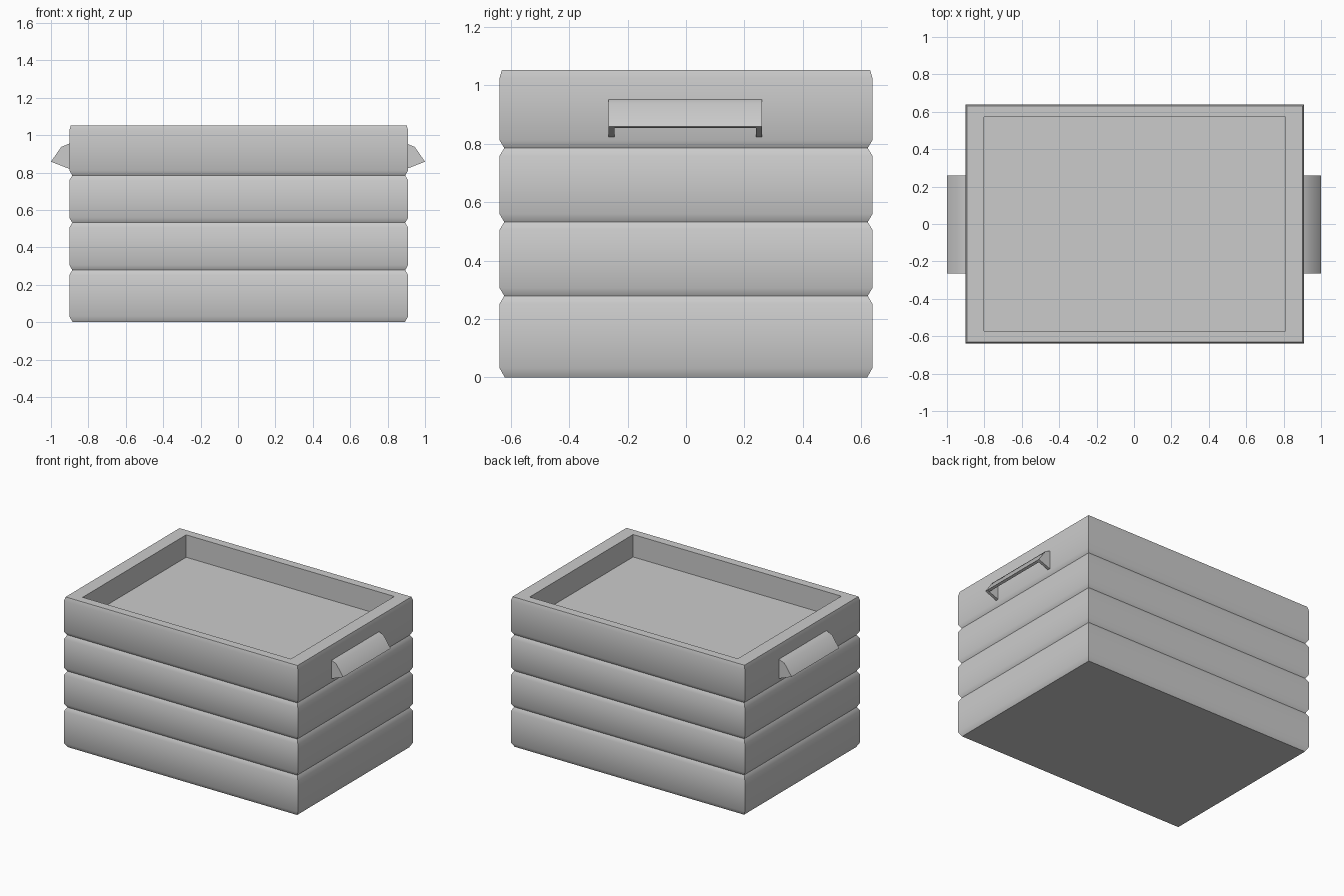
import bpy, bmesh, math

if "Cube" in bpy.data.objects:
    bpy.data.objects.remove(bpy.data.objects["Cube"])


def finish(name, bm, angle):
    bmesh.ops.recalc_face_normals(bm, faces=bm.faces)
    mesh = bpy.data.meshes.new(name)
    bm.to_mesh(mesh)
    bm.free()
    obj = bpy.data.objects.new(name, mesh)
    bpy.context.collection.objects.link(obj)
    bpy.ops.object.select_all(action='DESELECT')
    obj.select_set(True)
    bpy.context.view_layer.objects.active = obj
    bpy.ops.object.shade_smooth_by_angle(angle=math.radians(angle))
    return obj


def prism(bm, profile, y0, y1):
    """Extrude a closed x-z outline from y0 to y1."""
    a = [bm.verts.new((x, y0, z)) for x, z in profile]
    b = [bm.verts.new((x, y1, z)) for x, z in profile]
    n = len(profile)
    bm.faces.new(a)
    bm.faces.new(b[::-1])
    for i in range(n):
        j = (i + 1) % n
        bm.faces.new((a[i], b[i], b[j], a[j]))


# Crate: one wall profile of (inset, height), with V grooves between planks
HX, HY, CX, TOP = 0.906, 0.638, 0.004, 1.052
FLOOR = 0.895
profile = [(0.018, 0.0), (0, 0.032)]
for z in (0.279, 0.532, 0.785):
    profile += [(0, z - 0.027), (0.016, z), (0, z + 0.027)]
profile += [(0, 1.024), (0.008, TOP), (0.1, TOP), (0.1, FLOOR)]

bm = bmesh.new()
rings = []
for inset, z in profile:
    # rim is narrower on the long sides
    dy = 0.066 if inset == 0.1 else inset
    x, y = HX - inset, HY - dy
    rings.append([bm.verts.new((CX + sx * x, sy * y, z))
                  for sx, sy in ((-1, -1), (1, -1), (1, 1), (-1, 1))])
for lo, hi in zip(rings, rings[1:]):
    for i in range(4):
        j = (i + 1) % 4
        bm.faces.new((lo[i], lo[j], hi[j], hi[i]))
bm.faces.new(rings[0][::-1])
bm.faces.new(rings[-1])
finish("crate_body", bm, 50)

# Handles: hollow cup grips open underneath, with closed ends
outer = [(0.895, 0.958), (0.945, 0.937), (1.0, 0.858)]
inner = [(0.982, 0.853), (0.935, 0.915), (0.895, 0.93)]
cap = outer + [(0.91, 0.823), (0.895, 0.82)]
for side, name in ((1, "right_handle"), (-1, "left_handle")):
    bm = bmesh.new()
    prism(bm, [(side * x, z) for x, z in outer + inner], -0.245, 0.24)
    for y0, y1 in ((-0.265, -0.245), (0.24, 0.26)):
        prism(bm, [(side * x, z) for x, z in cap], y0, y1)
    finish(name, bm, 40)
